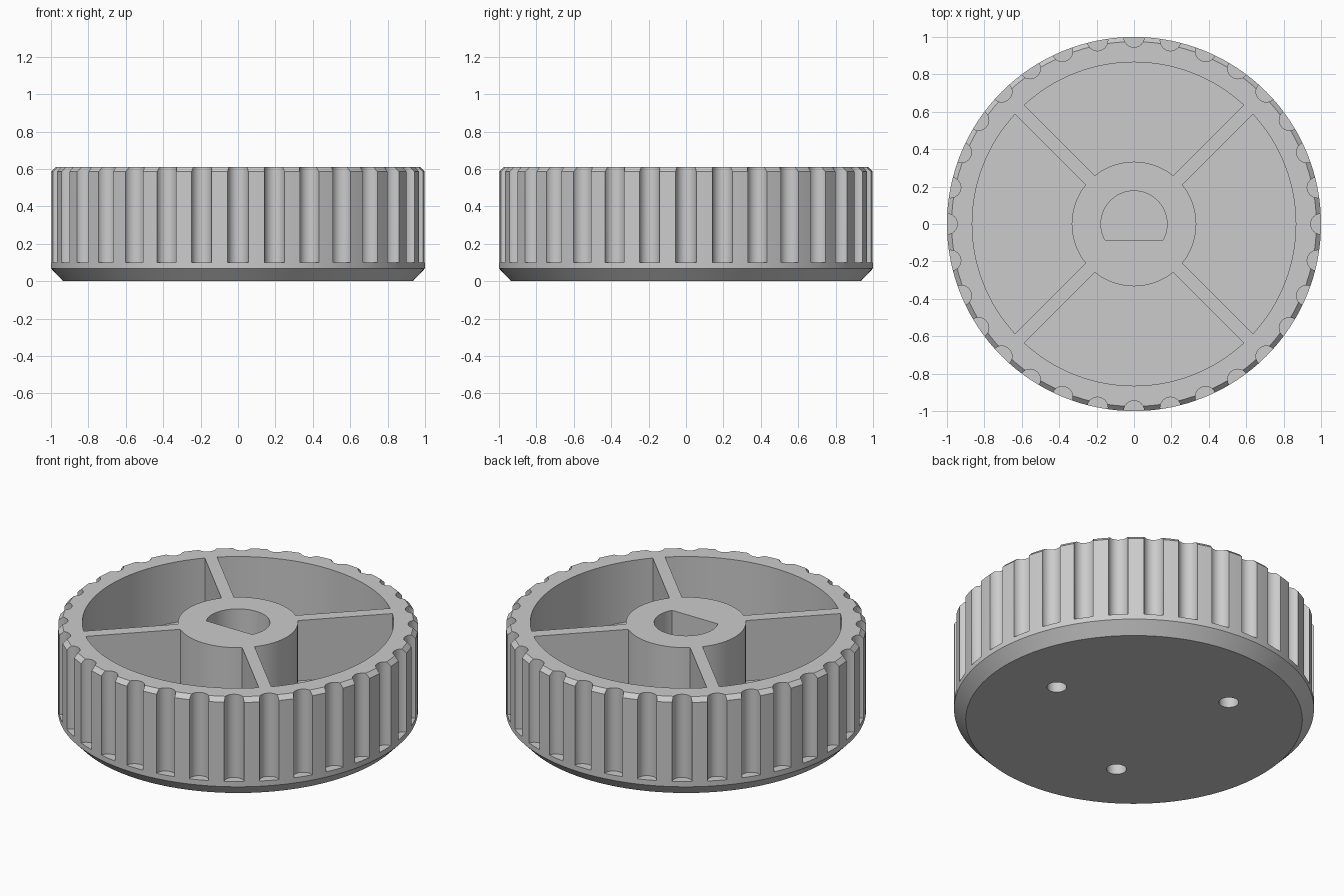
import bpy
import bmesh
from math import cos, sin, asin, pi, radians, sqrt

HEIGHT = 0.61
RIM_INNER = 0.865
HUB = 0.333
FLOOR = 0.24
HALF_SPOKE = 0.035

cube = bpy.data.objects.get("Cube")
if cube:
    bpy.data.objects.remove(cube, do_unlink=True)


def arc(radius, start, end, steps, cx=0.0, cy=0.0):
    """Points along an arc, both ends included."""
    angles = [start + (end - start) * i / steps for i in range(steps + 1)]
    return [(cx + radius * cos(a), cy + radius * sin(a)) for a in angles]


def circle(radius, steps, cx=0.0, cy=0.0):
    return arc(radius, 0, 2 * pi, steps, cx, cy)[:-1]


def prism(bm, outline, bottom, top):
    """Extrude a flat outline between two heights."""
    face = bm.faces.new([bm.verts.new((x, y, bottom)) for x, y in outline])
    result = bmesh.ops.extrude_face_region(bm, geom=[face])
    for item in result["geom"]:
        if isinstance(item, bmesh.types.BMVert):
            item.co.z = top


def make_object(name, bm):
    bmesh.ops.recalc_face_normals(bm, faces=bm.faces[:])
    mesh = bpy.data.meshes.new(name)
    bm.to_mesh(mesh)
    bm.free()
    obj = bpy.data.objects.new(name, mesh)
    bpy.context.collection.objects.link(obj)
    return obj


# Turned body with chamfers at both ends
profile = [(0.935, 0), (1, 0.068), (1, 0.585), (0.975, HEIGHT)]
bm = bmesh.new()
rings = [[bm.verts.new((x, y, z)) for x, y in circle(r, 128)] for r, z in profile]
for low, high in zip(rings, rings[1:]):
    for i in range(len(low)):
        bm.faces.new((low[i - 1], low[i], high[i], high[i - 1]))
bm.faces.new(rings[0])
bm.faces.new(rings[-1])
knob = make_object("grip_wheel", bm)

# Cutter shapes
bm = bmesh.new()

# Grip grooves around the rim
for i in range(32):
    a = 2 * pi * i / 32
    prism(bm, circle(0.055, 32, cos(a), sin(a)), 0.1, 0.8)

# Four pockets, leaving diagonal spokes, rim and hub
outer = pi / 4 - asin(HALF_SPOKE / RIM_INNER)
inner = pi / 4 - asin(HALF_SPOKE / HUB)
for i in range(4):
    mid = i * pi / 2
    outline = arc(RIM_INNER, mid - outer, mid + outer, 32)
    outline += arc(HUB, mid + inner, mid - inner, 20)
    prism(bm, outline, FLOOR, 0.8)

# D-shaped shaft hole, flat towards the front
flat = asin(0.085 / 0.177)
prism(bm, arc(0.177, -flat, pi + flat, 40), FLOOR, 0.8)

# Three blind holes underneath
for i in range(3):
    a = 2 * pi * i / 3
    prism(bm, circle(0.055, 32, 0.56 * cos(a), 0.56 * sin(a)), -0.1, 0.15)

cutter = make_object("cutter", bm)
cutter.hide_render = True

# Cut everything out of the body
boolean = knob.modifiers.new("cutouts", "BOOLEAN")
boolean.operation = "DIFFERENCE"
boolean.solver = "EXACT"
boolean.object = cutter
bpy.ops.object.select_all(action="DESELECT")
knob.select_set(True)
bpy.context.view_layer.objects.active = knob
bpy.ops.object.modifier_apply(modifier=boolean.name)
bpy.data.objects.remove(cutter, do_unlink=True)

# Plain grey plastic
grey = bpy.data.materials.new("light_grey")
grey.use_nodes = True
colour = (0.6, 0.6, 0.6, 1)
grey.diffuse_color = colour
grey.node_tree.nodes["Principled BSDF"].inputs["Base Color"].default_value = colour
knob.data.materials.clear()
knob.data.materials.append(grey)
bpy.ops.object.shade_smooth_by_angle(angle=radians(25))
